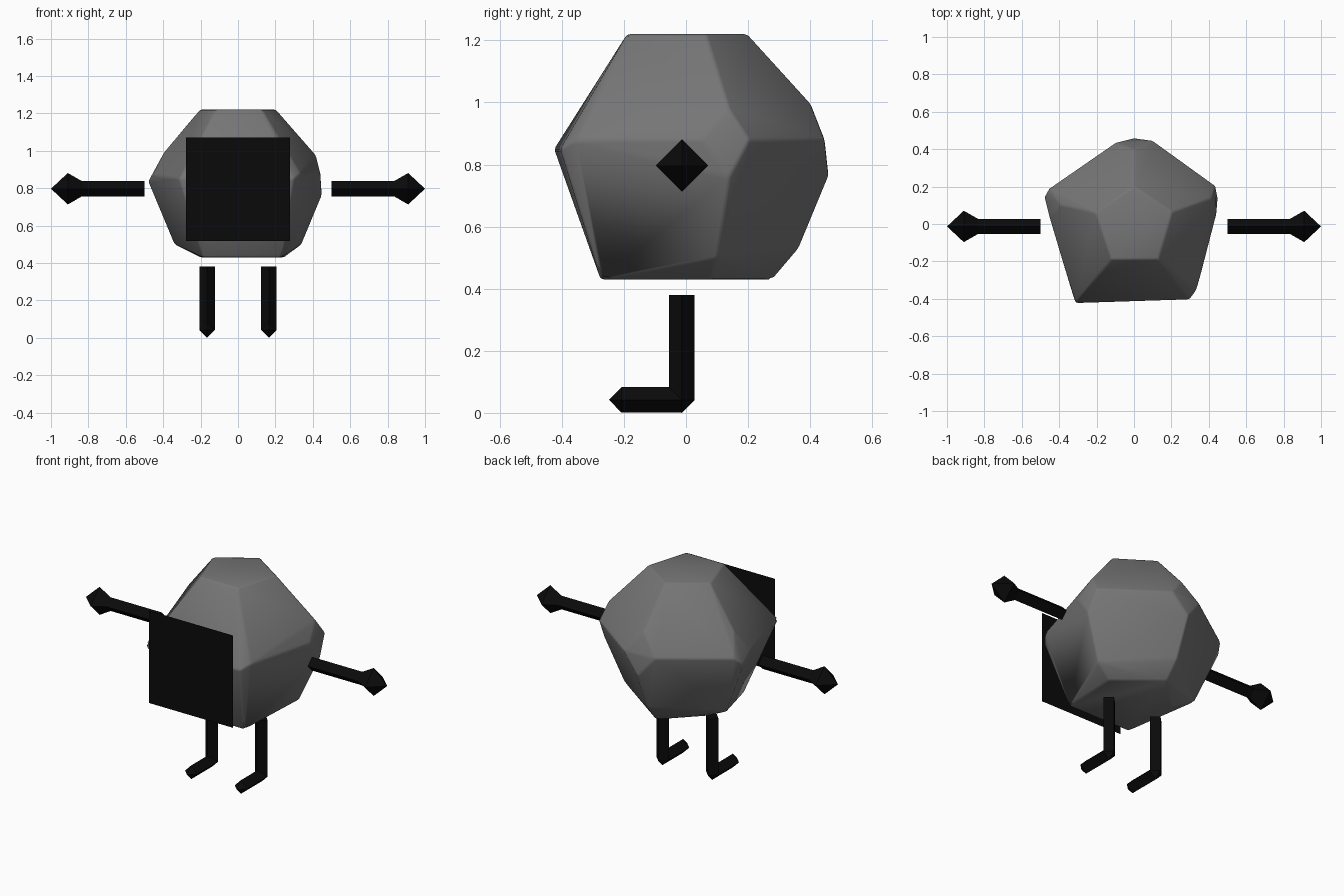
import bpy, bmesh, math
from mathutils import Vector

if "Cube" in bpy.data.objects:
    bpy.data.objects.remove(bpy.data.objects["Cube"])


def material(name, value):
    m = bpy.data.materials.new(name)
    m.diffuse_color = (value, value, value, 1)
    m.use_nodes = True
    m.node_tree.nodes["Principled BSDF"].inputs["Base Color"].default_value = m.diffuse_color
    return m


stone = material("stone grey", 0.18)
black = material("black", 0.003)


def finish(bm, name, mat):
    mesh = bpy.data.meshes.new(name)
    bm.to_mesh(mesh)
    bm.free()
    mesh.materials.append(mat)
    obj = bpy.data.objects.new(name, mesh)
    bpy.context.collection.objects.link(obj)
    return obj


def add_bar(bm, start, axis, profile):
    """Four-sided bar along an axis; profile holds (distance, radius)."""
    axis = Vector(axis)
    u = Vector((0, 0, 1)) if abs(axis.z) < 0.5 else Vector((1, 0, 0))
    v = axis.cross(u)
    rings = []
    for t, r in profile:
        c = Vector(start) + axis * t
        rings.append([bm.verts.new(c + r * d) for d in (u, v, -u, -v)])
    for a, b in zip(rings, rings[1:]):
        for i in range(4):
            j = (i + 1) % 4
            bm.faces.new((a[i], a[j], b[j], b[i]))
    bm.faces.new(rings[0])
    bm.faces.new(rings[-1])


def clean(bm):
    bmesh.ops.remove_doubles(bm, verts=bm.verts, dist=0.0005)
    bmesh.ops.recalc_face_normals(bm, faces=bm.faces)


# Faceted stone body: hull of its corner points
corners = [
    # top pentagon
    (-.12, -.19, 1.22), (.13, -.19, 1.22), (.205, .065, 1.22), (0, .2, 1.22), (-.205, .06, 1.22),
    # back corner facet
    (0, .40, 1.0), (-.1, .435, .88), (.1, .447, .88), (0, .46, .76),
    # right corner facet
    (.415, .14, .98), (.435, .205, .88), (.44, .05, .88), (.448, .14, .76),
    # left corner facet
    (-.39, .10, 1.0), (-.455, .19, .88), (-.45, .03, .87), (-.48, .145, .835),
    # front corners
    (-.315, -.425, .85), (.335, -.355, .88), (.297, -.405, .85),
    # lower corners
    (.34, .1, .50), (-.34, .1, .50), (0, .365, .53),
    # base
    (-.19, -.275, .43), (.23, -.275, .43), (.245, .08, .43), (-.2, .08, .43), (0, .28, .43),
]
bm = bmesh.new()
for p in corners:
    bm.verts.new(p)
hull = bmesh.ops.convex_hull(bm, input=bm.verts)
loose = [v for v in bm.verts if not v.link_faces]
bmesh.ops.delete(bm, geom=loose, context='VERTS')
bmesh.ops.dissolve_limit(bm, angle_limit=math.radians(5), verts=bm.verts, edges=bm.edges)
clean(bm)
for f in bm.faces:
    f.smooth = True
body = finish(bm, "stone_body", stone)
bevel = body.modifiers.new("soft edges", 'BEVEL')
bevel.width = 0.01
bevel.segments = 2
bevel.limit_method = 'ANGLE'
bevel.angle_limit = math.radians(8)

# Flat face panel in front of the body
bm = bmesh.new()
bm.faces.new([bm.verts.new((x, -.445, z)) for x, z in
              ((-.278, .518), (.278, .518), (.278, 1.072), (-.278, 1.072))])
finish(bm, "face_panel", black)

for side, s in (("left", -1), ("right", 1)):
    # Arm with a pointed hand
    bm = bmesh.new()
    add_bar(bm, (s * .5, -.013, .797), (s, 0, 0),
            [(0, .041), (.335, .041), (.41, .084), (.5, 0)])
    clean(bm)
    finish(bm, side + "_arm", black)

    # Leg with a pointed foot
    bm = bmesh.new()
    add_bar(bm, (s * .165, -.014, .38), (0, 0, -1), [(0, .041), (.339, .041), (.38, 0)])
    add_bar(bm, (s * .165, .027, .042), (0, -1, 0),
            [(0, 0), (.041, .041), (.235, .041), (.275, 0)])
    clean(bm)
    finish(bm, side + "_leg", black)
